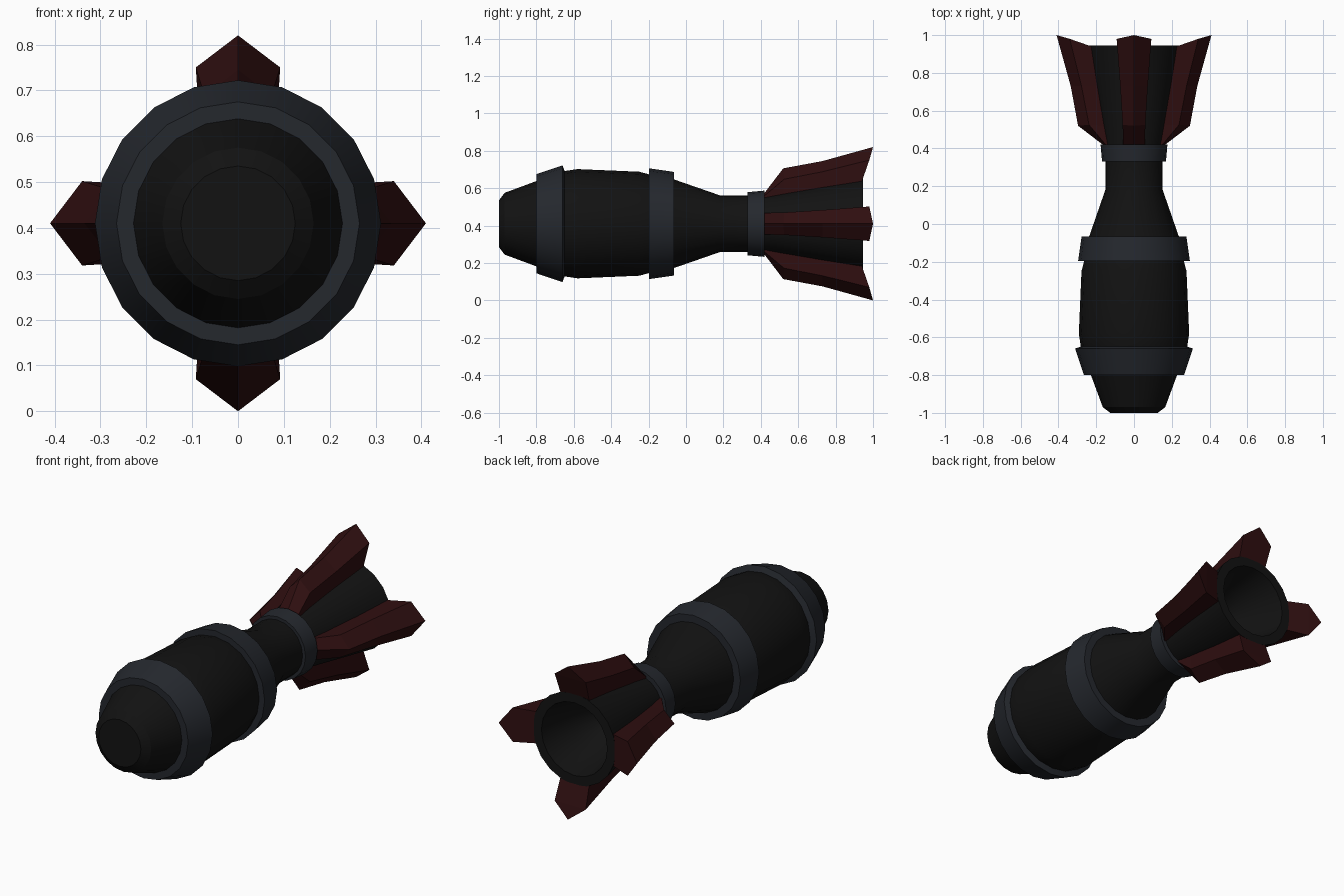
import bpy, bmesh, math
from mathutils import Matrix

if "Cube" in bpy.data.objects:
    bpy.data.objects.remove(bpy.data.objects["Cube"])

AXIS_Z = 0.41
SIDES = 20


def material(name, rgb):
    m = bpy.data.materials.new(name)
    m.diffuse_color = (*rgb, 1)
    m.use_nodes = True
    m.node_tree.nodes["Principled BSDF"].inputs["Base Color"].default_value = m.diffuse_color
    return m


BLACK = material("black_casing", (0.006, 0.006, 0.006))
STEEL = material("dark_steel", (0.018, 0.021, 0.027))
RED = material("dark_red", (0.028, 0.0045, 0.005))


def finish(name, bm, mat, angle):
    bmesh.ops.recalc_face_normals(bm, faces=bm.faces)
    mesh = bpy.data.meshes.new(name)
    bm.to_mesh(mesh)
    bm.free()
    mesh.materials.append(mat)
    ob = bpy.data.objects.new(name, mesh)
    ob.location.z = AXIS_Z
    bpy.context.collection.objects.link(ob)
    bpy.ops.object.select_all(action='DESELECT')
    ob.select_set(True)
    bpy.context.view_layer.objects.active = ob
    if angle:
        bpy.ops.object.shade_smooth_by_angle(angle=math.radians(angle))
    return ob


def lathe(name, profile, mat, closed=False):
    """Turn (y, radius) points around the y axis; caps the ends unless closed."""
    bm = bmesh.new()
    rings = []
    for y, r in profile:
        rings.append([bm.verts.new((r * math.sin(a), y, r * math.cos(a)))
                      for a in (2 * math.pi * i / SIDES for i in range(SIDES))])
    pairs = list(zip(rings, rings[1:]))
    if closed:
        pairs.append((rings[-1], rings[0]))
    else:
        bm.faces.new(rings[0])
        bm.faces.new(rings[-1])
    for a, b in pairs:
        for i in range(SIDES):
            j = (i + 1) % SIDES
            bm.faces.new((a[i], a[j], b[j], b[i]))
    return finish(name, bm, mat, 30)


# Casing: blunt nose, barrel, narrow neck and hollow flared tail
lathe("casing", [(-1.0, 0.125), (-0.97, 0.165), (-0.80, 0.228), (-0.66, 0.28),
                 (-0.58, 0.292), (-0.25, 0.278), (-0.19, 0.262), (-0.065, 0.237),
                 (0.18, 0.152), (0.42, 0.152), (0.945, 0.245),
                 (0.945, 0.195), (0.75, 0.15), (0.62, 0.09)], BLACK)

# Steel bands
lathe("nose_band", [(-0.80, 0.22), (-0.80, 0.265), (-0.66, 0.312), (-0.645, 0.27)],
      STEEL, closed=True)
lathe("waist_band", [(-0.197, 0.25), (-0.197, 0.296), (-0.065, 0.277), (-0.065, 0.225)],
      STEEL, closed=True)
lathe("neck_band", [(0.33, 0.14), (0.33, 0.169), (0.42, 0.177), (0.42, 0.14)],
      STEEL, closed=True)

# Fin stations: ridge (y, r), shoulder (y, r, half width), root (y, r, half width)
STATIONS = [
    ((0.42, 0.165), (0.42, 0.150, 0.058), (0.42, 0.11, 0.055)),
    ((0.52, 0.296), (0.525, 0.238, 0.060), (0.52, 0.13, 0.058)),
    ((0.73, 0.335), (0.73, 0.278, 0.073), (0.73, 0.165, 0.068)),
    ((1.00, 0.410), (0.98, 0.340, 0.092), (0.94, 0.225, 0.085)),
]


def fin(name, turn):
    bm = bmesh.new()
    sections = []
    for (ya, ra), (yb, rb, wb), (yc, rc, wc) in STATIONS:
        pts = [(0, ya, ra), (wb, yb, rb), (wc, yc, rc), (-wc, yc, rc), (-wb, yb, rb)]
        sections.append([bm.verts.new(p) for p in pts])
    for a, b in zip(sections, sections[1:]):
        for i in range(5):
            j = (i + 1) % 5
            bm.faces.new((a[i], a[j], b[j], b[i]))
    for s in (sections[0], sections[-1]):
        bm.faces.new((s[0], s[1], s[4]))
        bm.faces.new((s[1], s[2], s[3], s[4]))
    bm.transform(Matrix.Rotation(turn, 4, 'Y'))
    finish(name, bm, RED, 0)


for k, side in enumerate(("top", "right", "bottom", "left")):
    fin("fin_" + side, k * math.pi / 2)
